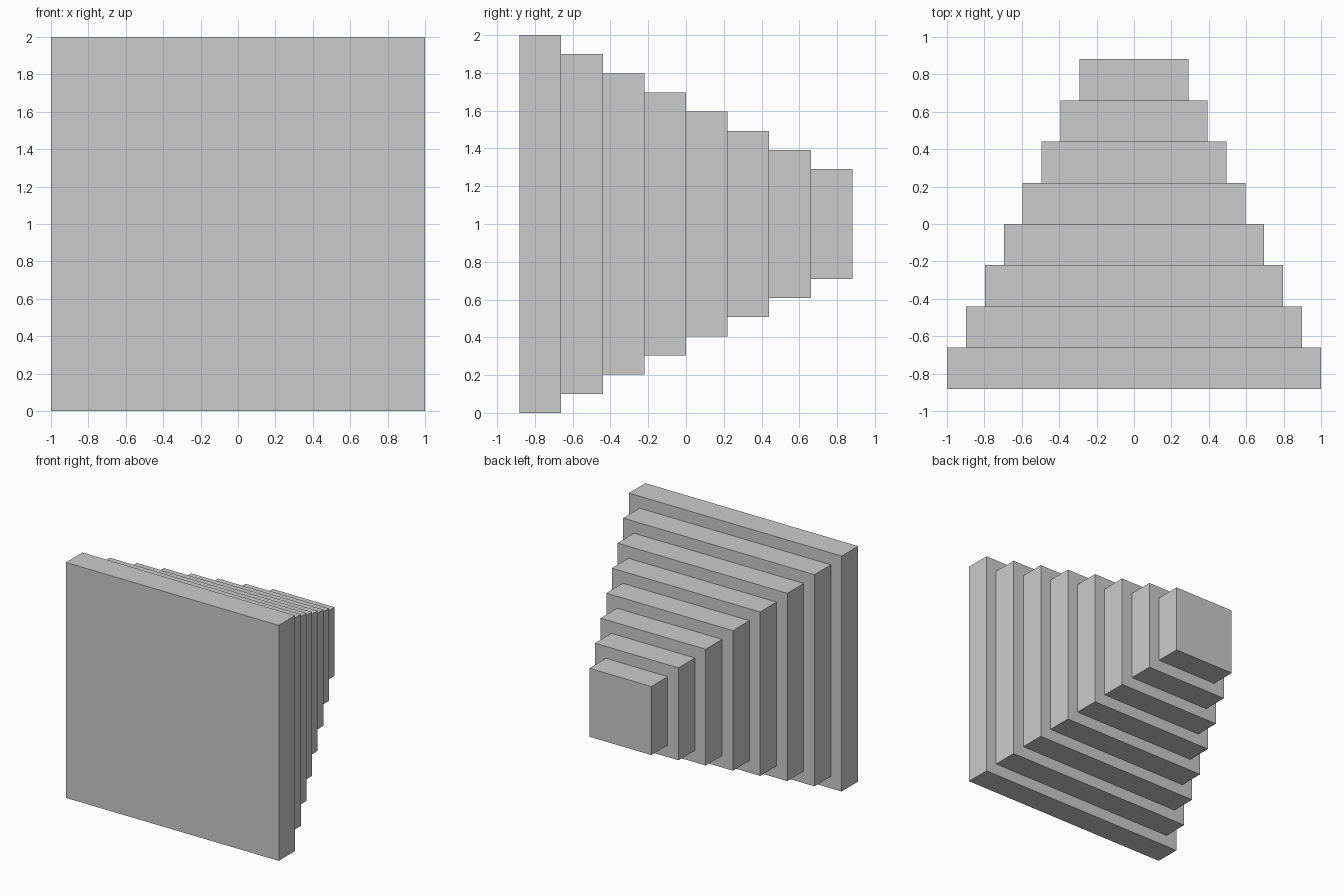
import bpy

if "Cube" in bpy.data.objects:
    bpy.data.objects.remove(bpy.data.objects["Cube"])

TIERS = 8
DEPTH = 1.762 / TIERS      # thickness of each slab along y
HALF_BACK = 0.291          # half width of the smallest slab
STEP = (1.0 - HALF_BACK) / (TIERS - 1)


def add_slab(name, half, y):
    """Square slab facing -y, centred on x = 0, z = 1."""
    bpy.ops.mesh.primitive_cube_add(size=1, location=(0, y, 1))
    slab = bpy.context.object
    slab.name = name
    slab.scale = (2 * half, DEPTH, 2 * half)
    bpy.ops.object.transform_apply(location=False, rotation=False, scale=True)
    return slab


# Stepped pyramid lying on its side: large slab at the front, smallest at the back
for i in range(TIERS):
    add_slab(f"tier_{i + 1}", 1.0 - i * STEP, (i - (TIERS - 1) / 2) * DEPTH)
